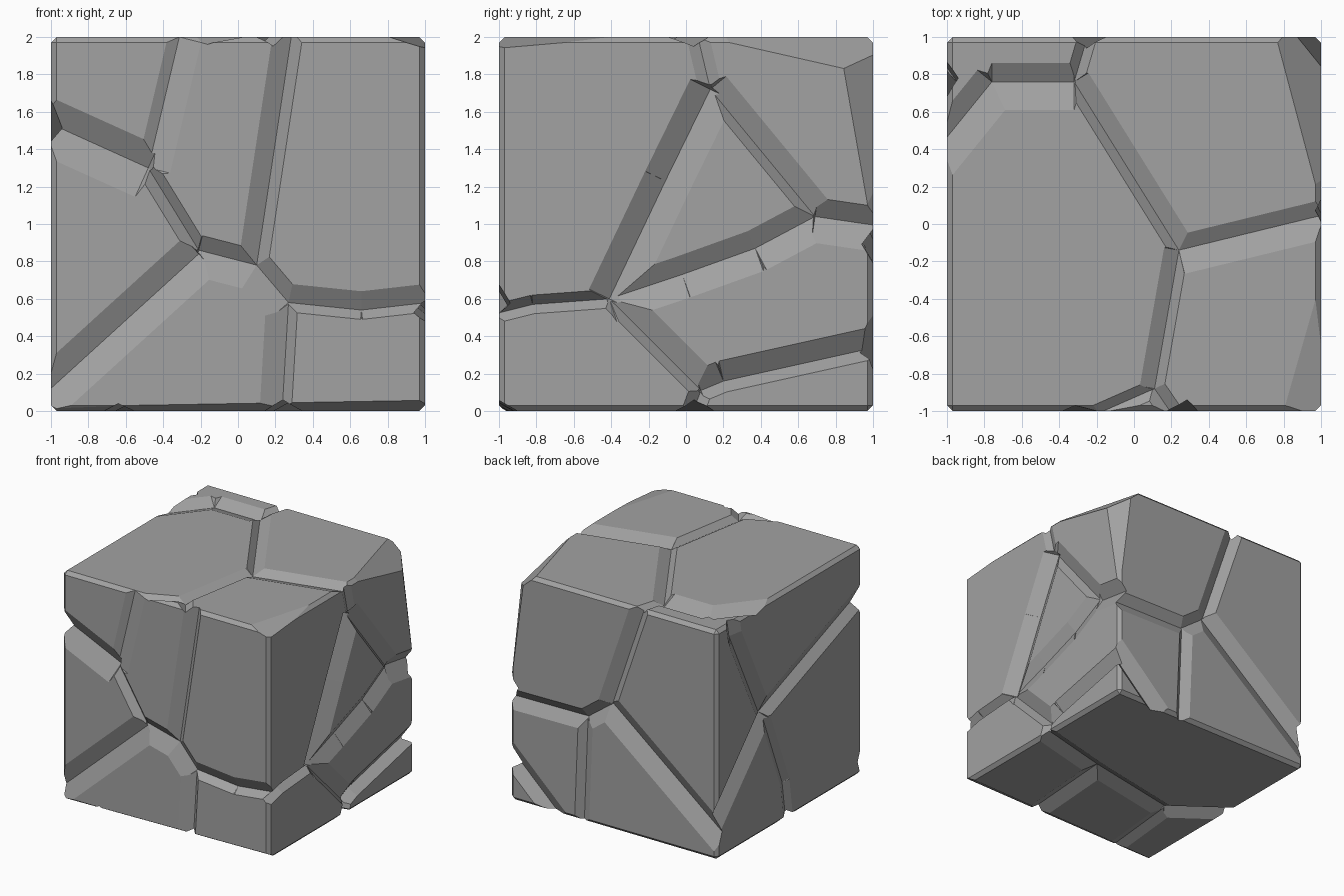
import bpy
import bmesh
from mathutils import Vector

default_cube = bpy.data.objects.get("Cube")
if default_cube:
    bpy.data.objects.remove(default_cube, do_unlink=True)

X, Y, Z = Vector((1, 0, 0)), Vector((0, 1, 0)), Vector((0, 0, 1))
CENTRE = Vector((0, 0, 1))

# Each side of the block: outward normal, sideways axis, upward axis, middle
SIDES = {
    "front": (-Y, X, Z, CENTRE - Y),
    "back": (Y, X, Z, CENTRE + Y),
    "right": (X, Y, Z, CENTRE + X),
    "left": (-X, Y, Z, CENTRE - X),
    "top": (Z, X, Y, CENTRE + Z),
    "bottom": (-Z, X, Y, CENTRE - Z),
}

stone = bpy.data.materials.new("grey_stone")
stone.use_nodes = True
grey = (0.36, 0.36, 0.36, 1)
stone.diffuse_color = grey
stone.node_tree.nodes["Principled BSDF"].inputs["Base Color"].default_value = grey


def new_object(name, bm):
    bmesh.ops.recalc_face_normals(bm, faces=bm.faces[:])
    mesh = bpy.data.meshes.new(name)
    bm.to_mesh(mesh)
    bm.free()
    obj = bpy.data.objects.new(name, mesh)
    bpy.context.collection.objects.link(obj)
    return obj


def chip(bm, a, b, c):
    """Slice off the part of the block outside the plane through three points."""
    a, b, c = Vector(a), Vector(b), Vector(c)
    normal = (b - a).cross(c - a).normalized()
    if normal.dot(a - CENTRE) < 0:
        normal.negate()
    cut = bmesh.ops.bisect_plane(bm, geom=bm.verts[:] + bm.edges[:] + bm.faces[:],
                                 plane_co=a, plane_no=normal, clear_outer=True)
    rim = [e for e in cut["geom_cut"] if isinstance(e, bmesh.types.BMEdge)]
    bmesh.ops.holes_fill(bm, edges=rim)


def build_block():
    bm = bmesh.new()
    bmesh.ops.create_cube(bm, size=2)
    bmesh.ops.translate(bm, verts=bm.verts[:], vec=CENTRE)
    bmesh.ops.bevel(bm, geom=bm.edges[:], offset=0.03, segments=1, affect="EDGES")
    # Broken corner at the upper back, worn front edges
    chip(bm, (1, .1, 2), (1, .85, 1.83), (.8, .85, 2))
    chip(bm, (1, .84, 1.85), (1, .98, 1.05), (.9, 1, 1.7))
    chip(bm, (-1, -.96, 0), (1, -.9, 0), (0, -1, .04))
    chip(bm, (1, -.3, 2), (.9, -.3, 2.03), (.9, -1, 1.97))
    return new_object("rock_block", bm)


rock = build_block()
rock.data.materials.append(stone)
bpy.context.view_layer.objects.active = rock


def carve(cutter):
    cutter.hide_render = True
    mod = rock.modifiers.new("crack", "BOOLEAN")
    mod.operation = "DIFFERENCE"
    mod.solver = "EXACT"
    mod.object = cutter
    bpy.ops.object.modifier_apply(modifier=mod.name)
    bpy.data.objects.remove(cutter, do_unlink=True)


def crack(side, *path, left=.1, right=.1, depth=.06):
    """Carve a V groove along a path; left and right are its bank widths."""
    normal, across, up, middle = SIDES[side]
    drop = 0 if side in ("top", "bottom") else 1
    spread = (depth + .1) / depth
    points = [middle + across * u + up * (v - drop) for u, v in path]
    for start, end in zip(points, points[1:]):
        along = (end - start).normalized()
        # Perpendicular on the left of the path as drawn on the side
        port = up * along.dot(across) - across * along.dot(up)
        bm = bmesh.new()
        for point, outward in ((start, -along), (end, along)):
            rim = point + normal * .1
            bm.verts.new(point - normal * depth)
            bm.verts.new(rim + port * left * spread)
            bm.verts.new(rim - port * right * spread)
            bm.verts.new(rim + outward * .04 * spread)
        bmesh.ops.convex_hull(bm, input=bm.verts[:])
        carve(new_object("crack_cutter", bm))


# Front cracks
crack("front", (-1.1, .03), (-.21, .84), left=.12, right=.14)
crack("front", (-.21, .86), (-.48, 1.3), left=.06, right=.05, depth=.05)
crack("front", (-.48, 1.3), (-1.1, 1.58), left=.17, right=.13, depth=.08)
crack("front", (-.48, 1.3), (-.29, 2.1), left=.06, right=.12, depth=.03)
crack("front", (-.21, .86), (.1, .78), (.27, .58), left=.08, right=.14)
crack("front", (.27, .58), (.66, .54), (1.1, .59), left=.1, right=.05)
crack("front", (.1, .78), (.3, 2.1), left=.1, right=.06)
crack("front", (.27, .58), (.23, -.1), left=.05, right=.12, depth=.05)

# Right cracks, around a wedge-shaped slab
crack("right", (-1.1, .5), (-.82, .57), (-.41, .6), left=.05, right=.05)
crack("right", (-.41, .6), (-.11, 1.23), (.13, 1.72), left=.12, right=.14, depth=.08)
crack("right", (.13, 1.72), (.04, 2.1), left=.06, right=.06, depth=.03)
crack("right", (.13, 1.72), (.69, 1.04), left=.11, right=.05)
crack("right", (.69, 1.04), (1.1, .98), left=.1, right=.14, depth=.08)
crack("right", (-.41, .6), (-.02, .73), (.37, .87), (.69, 1.04), left=.1, right=.13)
crack("right", (-.41, .6), (.08, .11), left=.12, right=.05)
crack("right", (.08, .11), (.2, .16), (1.1, .36), left=.11, right=.06, depth=.08)
crack("right", (.08, .11), (0, -.1), left=.06, right=.06)

# Top cracks
crack("top", (.24, -.14), (-.32, .76), left=.05, right=.09, depth=.05)
crack("top", (-.32, .76), (-.76, .76), (-1.1, .34), left=.15, right=.1)
crack("top", (-.32, .76), (-.22, 1.1), left=.05, right=.05, depth=.05)
crack("top", (.24, -.14), (1.1, .07), left=.08, right=.13, depth=.05)
crack("top", (.24, -.14), (.11, -.88), left=.05, right=.08, depth=.05)
crack("top", (.11, -.88), (.26, -1.1), left=.06, right=.06, depth=.05)
crack("top", (.11, -.88), (-.3, -1.06), left=.05, right=.05, depth=.04)

# Left cracks
crack("left", (.35, 1.04), (.75, 1.85), (.8, 2.1), left=.09, right=.09)
crack("left", (.35, 1.04), (-1.1, 1.58), left=.08, right=.12)
crack("left", (.35, 1.04), (1.1, .26), left=.09, right=.12)
crack("left", (.35, 1.04), (.06, .32), (0, -.1), left=.06, right=.06, depth=.03)

# Back cracks
crack("back", (1.1, .89), (.28, .9), (.05, 1.07), left=.1, right=.08)
crack("back", (.05, 1.07), (-.3, 2.1), left=.07, right=.1)
crack("back", (.05, 1.07), (-1.1, .15), left=.14, right=.12, depth=.07)
crack("back", (.28, .9), (.32, -.1), left=.06, right=.08, depth=.05)
crack("back", (1.1, .47), (.55, -.05), left=.09, right=.12, depth=.07)

# Bottom cracks
crack("bottom", (.23, -1.1), (.3, -.12), left=.1, right=.1)
crack("bottom", (1.1, .08), (.3, -.12), left=.1, right=.1)
crack("bottom", (.3, -.12), (-.57, -.29), (-1.1, .1), left=.1, right=.1)
crack("bottom", (-.57, -.29), (-.65, -1.1), left=.08, right=.08, depth=.04)

# Crisp broken facets
for face in rock.data.polygons:
    face.use_smooth = False
